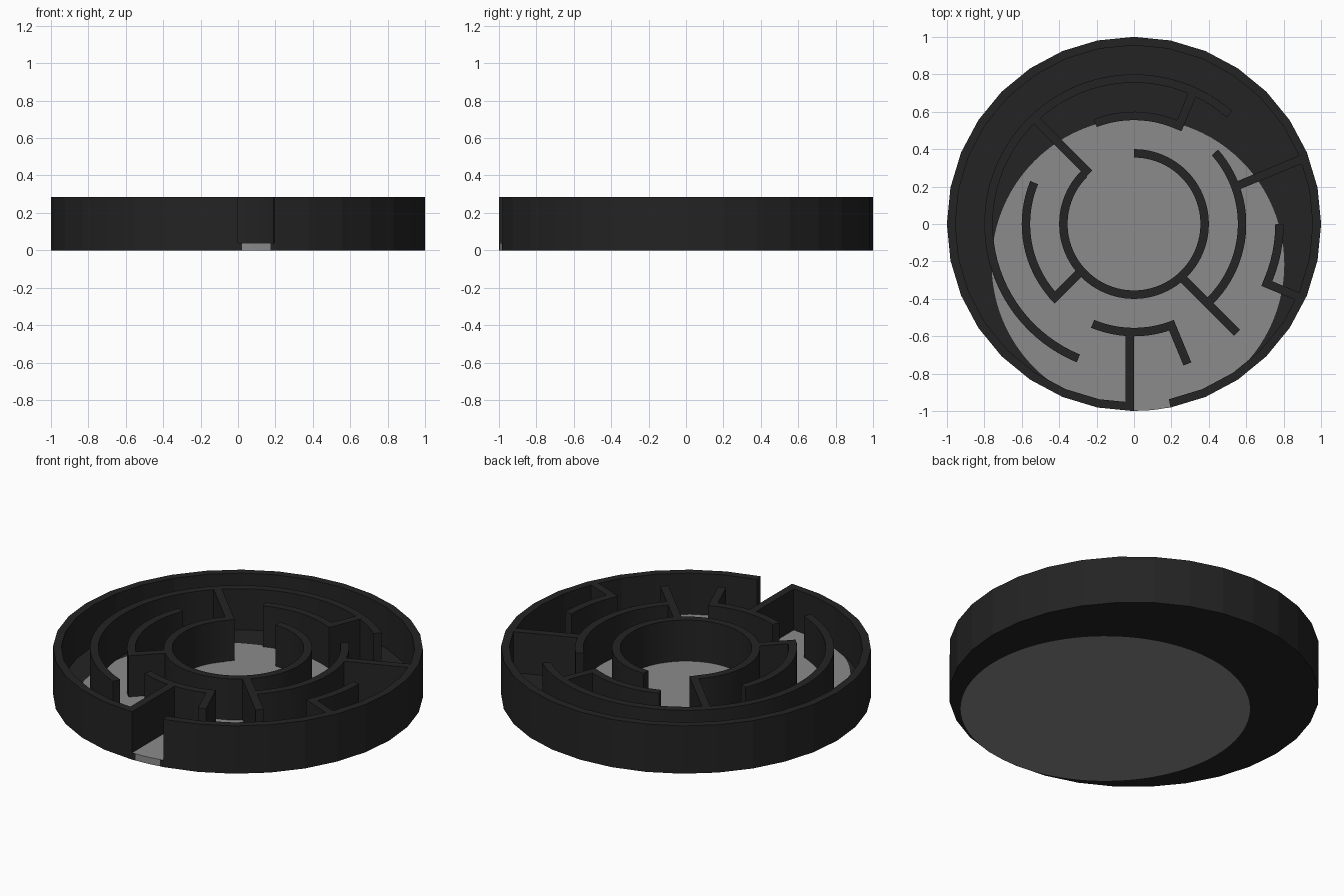
import bpy
import bmesh
from math import radians, cos, sin, ceil
from mathutils import Vector, Matrix

cube = bpy.data.objects.get("Cube")
if cube:
    bpy.data.objects.remove(cube, do_unlink=True)

FLOOR, TOP, THICK = 0.04, 0.285, 0.045
RINGS = {"inner": 0.4, "middle": 0.6, "third": 0.8, "outer": 1.0}


def material(name, value):
    mat = bpy.data.materials.new(name)
    mat.use_nodes = True
    colour = (value, value, value, 1)
    mat.diffuse_color = colour
    mat.node_tree.nodes["Principled BSDF"].inputs["Base Color"].default_value = colour
    return mat


charcoal = material("charcoal", 0.017)
grey = material("mid grey", 0.26)


def polar(radius, degrees, z=0.0):
    a = radians(degrees)
    return Vector((radius * cos(a), radius * sin(a), z))


def finish(bm, name, mat):
    bmesh.ops.recalc_face_normals(bm, faces=bm.faces)
    mesh = bpy.data.meshes.new(name)
    bm.to_mesh(mesh)
    bm.free()
    mesh.materials.append(mat)
    obj = bpy.data.objects.new(name, mesh)
    bpy.context.collection.objects.link(obj)
    return obj


def disc(name, centre, radius, sides, z0, z1, mat):
    bm = bmesh.new()
    place = Matrix.Translation((centre.x, centre.y, (z0 + z1) / 2))
    bmesh.ops.create_cone(bm, cap_ends=True, segments=sides, radius1=radius,
                          radius2=radius, depth=z1 - z0, matrix=place)
    return finish(bm, name, mat)


def arc_wall(name, radius, start, end, step):
    """Curved wall swept anticlockwise from start to end."""
    bm = bmesh.new()
    count = ceil((end - start) / step - 1e-6)
    sections = []
    for i in range(count + 1):
        a = start + (end - start) * i / count
        sections.append([bm.verts.new(polar(r, a, z)) for r, z in (
            (radius - THICK, FLOOR), (radius, FLOOR),
            (radius, TOP), (radius - THICK, TOP))])
    for s, t in zip(sections, sections[1:]):
        for k in range(4):
            n = (k + 1) % 4
            bm.faces.new((s[k], s[n], t[n], t[k]))
    bm.faces.new(sections[0])
    bm.faces.new(sections[-1])
    return finish(bm, name, charcoal)


def spoke_wall(name, angle, r0, r1):
    """Straight wall lying on the clockwise side of a ray."""
    bm = bmesh.new()
    side = polar(THICK, angle - 90)
    base = [polar(r0, angle), polar(r1, angle),
            polar(r1, angle) + side, polar(r0, angle) + side]
    face = bm.faces.new([bm.verts.new(p + Vector((0, 0, FLOOR))) for p in base])
    grown = bmesh.ops.extrude_face_region(bm, geom=[face])
    verts = [v for v in grown["geom"] if isinstance(v, bmesh.types.BMVert)]
    bmesh.ops.translate(bm, verts=verts, vec=(0, 0, TOP - FLOOR))
    return finish(bm, name, charcoal)


# Floor plate with an off-centre round inlay
centre = polar(0.217, -84.375)
floor = disc("floor_plate", Vector(), 1.0, 32, 0, FLOOR, charcoal)
cutter = disc("inlay_cutter", centre, 0.782, 96, -0.1, 0.1, charcoal)
cutter.hide_render = True
cut = floor.modifiers.new("inlay_hole", "BOOLEAN")
cut.operation, cut.solver, cut.object = "DIFFERENCE", "EXACT", cutter
bpy.context.view_layer.objects.active = floor
bpy.ops.object.modifier_apply(modifier=cut.name)
bpy.data.objects.remove(cutter, do_unlink=True)
disc("floor_inlay", centre, 0.782, 96, 0, FLOOR, grey)

# Outer rim, open at the front entrance
arc_wall("outer_rim", RINGS["outer"], -78.75, 270, 11.25)

# Curved maze walls: ring, start and end angle
arcs = [
    ("inner", 135, 450),
    ("middle", -45, 41.5), ("middle", 67.5, 111),
    ("middle", 157.5, 225), ("middle", 247.5, 292.5),
    ("third", 49, 247.5), ("third", -22.5, 0),
]
for i, (ring, start, end) in enumerate(arcs):
    arc_wall(f"{ring}_ring_wall_{i + 1}", RINGS[ring], start, end, 3.75)

# Straight maze walls: angle, inner and outer radius
spokes = [
    (22.5, 0.57, 0.97), (67.5, 0.555, 0.78), (135, 0.36, 0.78),
    (225, 0.37, 0.6), (270, 0.575, 0.975), (292.5, 0.555, 0.8),
    (-45, 0.37, 0.8), (-22.5, 0.755, 0.97),
]
for i, spoke in enumerate(spokes):
    spoke_wall(f"spoke_wall_{i + 1}", *spoke)
